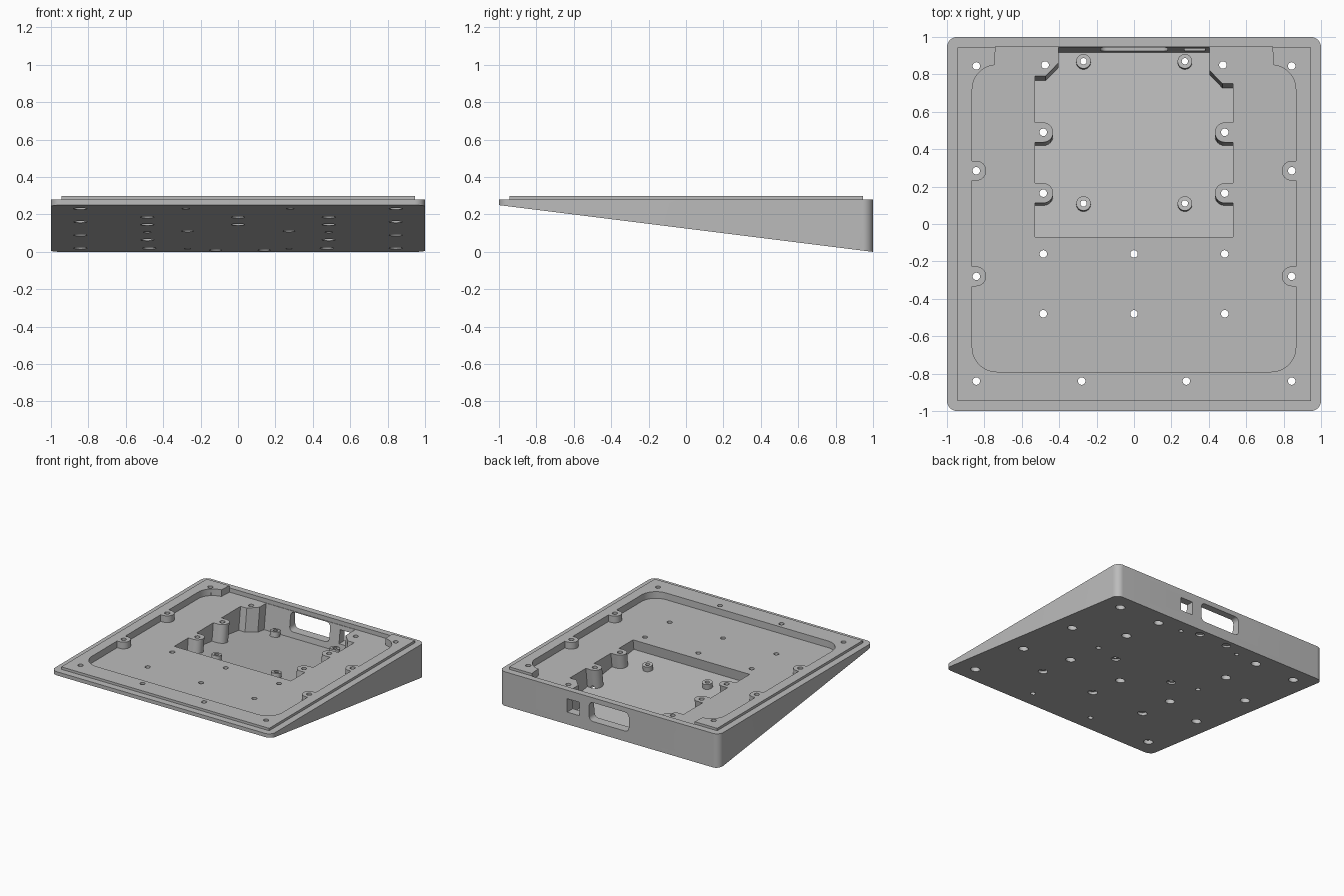
import bpy, bmesh
from math import sin, cos, pi, radians

old = bpy.data.objects.get("Cube")
if old:
    bpy.data.objects.remove(old)

TILT = 0.125          # slope of the underside
DECK = 0.245          # recessed deck height
LIP = 0.30            # top of the raised lip
FLOOR = 0.028         # pocket floor thickness


def under(y):
    return TILT * (1 - y)


def arc(cx, cy, r, a0, a1, n=10):
    angles = [radians(a0 + (a1 - a0) * i / n) for i in range(n + 1)]
    return [(cx + r * cos(a), cy + r * sin(a)) for a in angles]


def circle(x, y, r, n=24):
    return arc(x, y, r, 0, 360, n)[:-1]


def rect(x0, x1, y0, y1):
    return [(x0, y0), (x1, y0), (x1, y1), (x0, y1)]


def rounded(x0, x1, y0, y1, r):
    return (arc(x0 + r, y0 + r, r, 180, 270) + arc(x1 - r, y0 + r, r, 270, 360)
            + arc(x1 - r, y1 - r, r, 0, 90) + arc(x0 + r, y1 - r, r, 90, 180))


def mirror(points):
    return [(-x, y) for x, y in reversed(points)]


def prism(bm, low, high):
    """Solid between two matching loops of 3D points."""
    a = [bm.verts.new(p) for p in low]
    b = [bm.verts.new(p) for p in high]
    bm.faces.new(a)
    bm.faces.new(b)
    for i in range(len(a)):
        j = (i + 1) % len(a)
        bm.faces.new((a[i], a[j], b[j], b[i]))


def upright(bm, points, low, high):
    prism(bm, [(x, y, low(y)) for x, y in points], [(x, y, high(y)) for x, y in points])


def leaned(bm, points, z0, low, high):
    """Solid square to the sloping underside; the outline is given at height z0."""
    def ring(level):
        out = []
        for x, y in points:
            z = level(y)
            for _ in range(4):
                z = level(y + TILT * (z - z0))
            out.append((x, y + TILT * (z - z0), z))
        return out
    prism(bm, ring(low), ring(high))


def finish(name, bm):
    bmesh.ops.recalc_face_normals(bm, faces=bm.faces)
    mesh = bpy.data.meshes.new(name)
    bm.to_mesh(mesh)
    bm.free()
    obj = bpy.data.objects.new(name, mesh)
    bpy.context.collection.objects.link(obj)
    return obj


def combine(target, tool, operation):
    mod = target.modifiers.new(tool.name, 'BOOLEAN')
    mod.operation, mod.solver, mod.object = operation, 'EXACT', tool
    bpy.context.view_layer.update()
    graph = bpy.context.evaluated_depsgraph_get()
    result = bpy.data.meshes.new_from_object(target.evaluated_get(graph))
    target.modifiers.clear()
    target.data = result
    bpy.data.objects.remove(tool)


def flat(z):
    return lambda y: z


def above(d):
    return lambda y: under(y) + d


# Wedge body and raised lip
bm = bmesh.new()
upright(bm, rounded(-1, 1, -1, 1, 0.055), under, flat(0.28))
body = finish("wedge_case", bm)
bm = bmesh.new()
upright(bm, rect(-0.945, 0.945, -0.945, 0.945), flat(0.27), flat(LIP))
combine(body, finish("lip", bm), 'UNION')

# Shallow deck recess with screw bosses along both sides
half = arc(0.735, -0.66, 0.13, 270, 360)
for y in (-0.28, 0.285):
    half += [(0.865, y - 0.053)] + arc(0.843, y, 0.053, 270, 90, 12) + [(0.865, y + 0.053)]
half += arc(0.735, 0.72, 0.13, 0, 85) + [(0.74, 0.948)]
bm = bmesh.new()
upright(bm, half + mirror(half), flat(DECK), flat(0.4))
combine(body, finish("deck_recess", bm), 'DIFFERENCE')


# Deep pocket with side bosses and cut rear corners
def pocket_side(back):
    side = [(0.53, -0.07)]
    for y in (0.165, 0.49):
        side += [(0.53, y - 0.053)] + arc(0.485, y, 0.053, 270, 90, 12) + [(0.53, y + 0.053)]
    return side + [(0.53, back), (0.473, back), (0.405, back + 0.07), (0.405, 0.944)]


bm = bmesh.new()
leaned(bm, pocket_side(0.75) + mirror(pocket_side(0.79)), DECK, above(FLOOR), flat(DECK + 0.01))
combine(body, finish("pocket", bm), 'DIFFERENCE')

# Board standoffs on the pocket floor
posts = [(x, y) for x in (-0.27, 0.272) for y in (0.11, 0.87)]
bm = bmesh.new()
for x, y in posts:
    leaned(bm, circle(x, y, 0.039), under(y) + 0.07, above(0.015), above(0.07))
combine(body, finish("standoffs", bm), 'UNION')

# Rear port openings
bm = bmesh.new()
for outline in (rounded(-0.18, 0.18, 0.085, 0.24, 0.035), rect(0.27, 0.38, 0.1, 0.21)):
    prism(bm, [(x, 0.89, z) for x, z in outline], [(x, 1.1, z) for x, z in outline])
combine(body, finish("ports", bm), 'DIFFERENCE')

# Screw holes: position and height of the surface they open into
rim = [(x, y, LIP) for x in (-0.843, 0.843) for y in (-0.84, -0.28, 0.285, 0.845)]
deck = [(x, y, DECK) for x in (-0.485, 0, 0.485) for y in (-0.48, -0.16)]
bosses = [(x, y, DECK) for x in (-0.485, 0.485) for y in (0.165, 0.49)]
bosses += [(x, 0.85, DECK) for x in (-0.475, 0.475)]
front = [(x, -0.84, LIP) for x in (-0.28, 0.28)]
bm = bmesh.new()
for x, y, z in rim + deck + bosses + front:
    upright(bm, circle(x, y, 0.02), flat(-0.1), flat(0.4))
for x, y in posts:
    upright(bm, circle(x, y, 0.017), flat(-0.1), flat(0.4))
combine(body, finish("screw_holes", bm), 'DIFFERENCE')

# Screw head bores from below
bm = bmesh.new()
for x, y, z in rim + deck + [b for b in bosses if b[1] > 0.2]:
    upright(bm, circle(x, y, 0.036), flat(-0.1), flat(z - 0.035))
for x, y in [p for p in posts if p[1] < 0.5] + [(-0.12, 0.93), (0.14, 0.93)]:
    upright(bm, circle(x, y, 0.033), flat(-0.1), above(0.015))
combine(body, finish("head_bores", bm), 'DIFFERENCE')

# Plain grey finish
grey = bpy.data.materials.new("light_grey")
grey.use_nodes = True
color = (0.5, 0.5, 0.5, 1)
grey.diffuse_color = color
grey.node_tree.nodes["Principled BSDF"].inputs["Base Color"].default_value = color
body.data.materials.clear()
body.data.materials.append(grey)
for face in body.data.polygons:
    face.material_index = 0

bpy.ops.object.select_all(action='DESELECT')
body.select_set(True)
bpy.context.view_layer.objects.active = body
bpy.ops.object.shade_smooth_by_angle(angle=radians(30))
